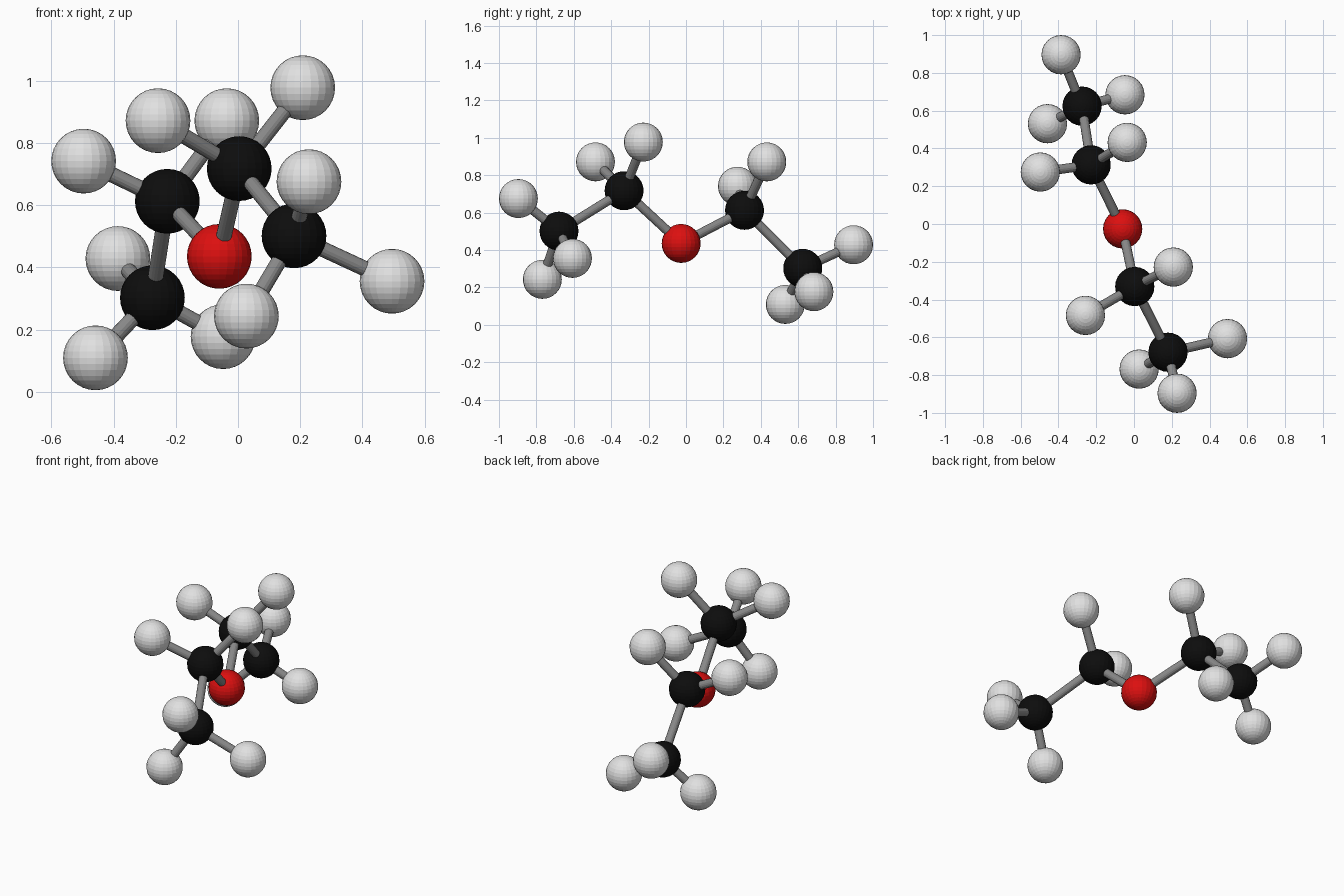
import bpy
from mathutils import Vector

if "Cube" in bpy.data.objects:
    bpy.data.objects.remove(bpy.data.objects["Cube"])

ATOM_R, BOND_R = 0.104, 0.025


def material(name, rgb):
    m = bpy.data.materials.new(name)
    m.diffuse_color = (*rgb, 1)
    m.use_nodes = True
    m.node_tree.nodes["Principled BSDF"].inputs["Base Color"].default_value = m.diffuse_color
    return m


MATS = {
    "oxygen": material("red", (0.72, 0.005, 0.005)),
    "carbon": material("black", (0.004, 0.004, 0.004)),
    "hydrogen": material("light_grey", (0.75, 0.75, 0.75)),
}
BOND_MAT = material("mid_grey", (0.25, 0.25, 0.25))


def atom(kind, name, pos):
    bpy.ops.mesh.primitive_uv_sphere_add(segments=24, ring_count=16, radius=ATOM_R, location=pos)
    ob = bpy.context.object
    ob.name = name
    ob.data.materials.append(MATS[kind])


def bond(name, a, b):
    a, b = Vector(a), Vector(b)
    d = b - a
    bpy.ops.mesh.primitive_cylinder_add(vertices=16, radius=BOND_R, depth=d.length, location=(a + b) / 2)
    ob = bpy.context.object
    ob.name = name
    ob.rotation_mode = 'QUATERNION'
    ob.rotation_quaternion = d.to_track_quat('Z', 'Y')
    ob.data.materials.append(BOND_MAT)


# Backbone: carbon - carbon - oxygen - carbon - carbon
chain = [
    ("carbon", (0.18, -0.679, 0.501)),
    ("carbon", (0.004, -0.331, 0.717)),
    ("oxygen", (-0.06, -0.026, 0.435)),
    ("carbon", (-0.227, 0.313, 0.612)),
    ("carbon", (-0.275, 0.624, 0.302)),
]
# Hydrogens hanging on each backbone atom
hydrogens = {
    0: [(0.228, -0.896, 0.675), (0.495, -0.607, 0.355), (0.027, -0.768, 0.243)],
    1: [(0.208, -0.228, 0.977), (-0.257, -0.484, 0.871)],
    3: [(-0.496, 0.275, 0.741), (-0.036, 0.432, 0.871)],
    4: [(-0.386, 0.896, 0.428), (-0.458, 0.531, 0.109), (-0.048, 0.684, 0.177)],
}

for i, (kind, pos) in enumerate(chain):
    atom(kind, f"{kind}_atom_{i}", pos)
    if i:
        bond(f"chain_bond_{i}", chain[i - 1][1], pos)
    for j, h in enumerate(hydrogens.get(i, [])):
        atom("hydrogen", f"hydrogen_atom_{i}_{j}", h)
        bond(f"hydrogen_bond_{i}_{j}", pos, h)
